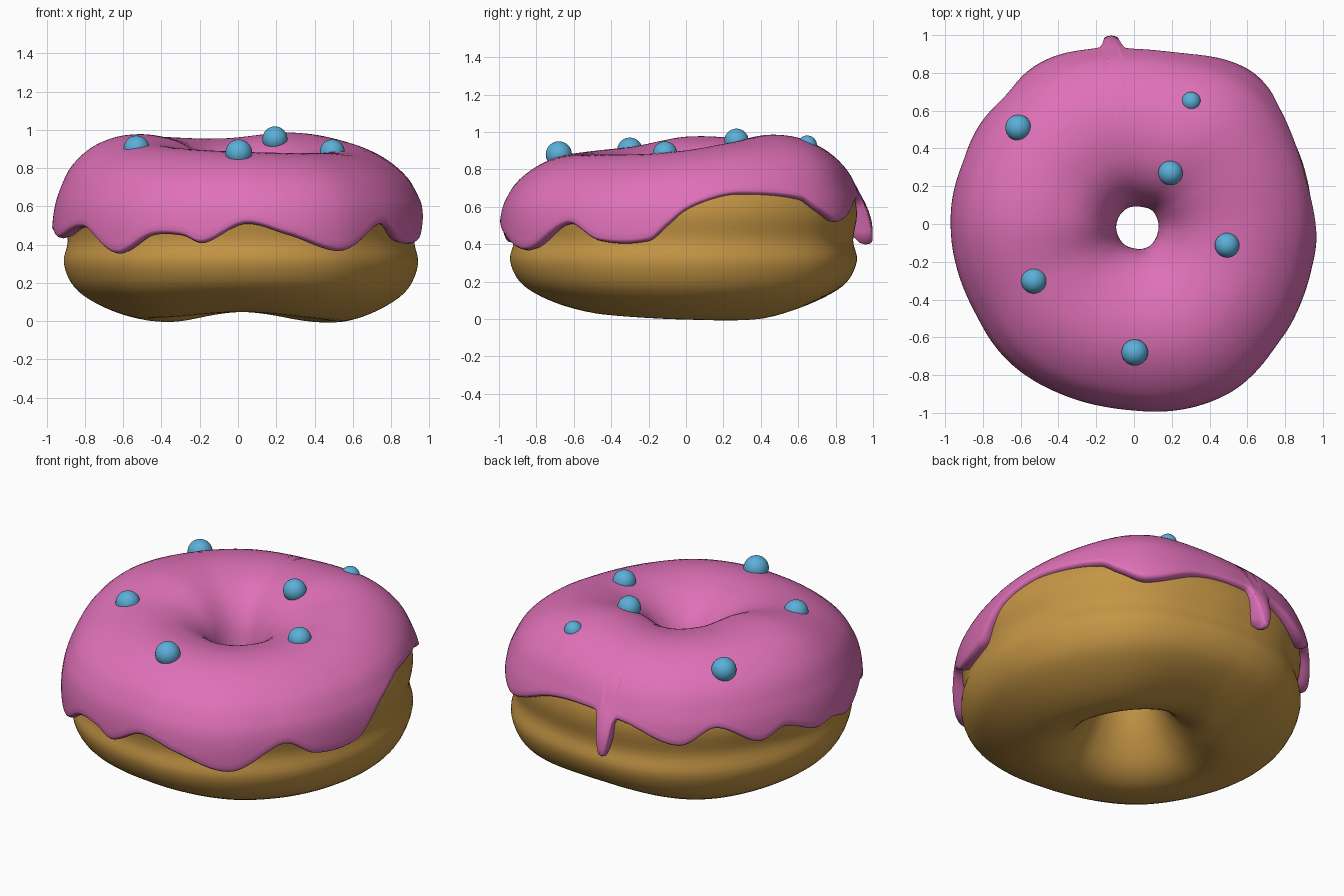
import bpy, bmesh, math

if "Cube" in bpy.data.objects:
    bpy.data.objects.remove(bpy.data.objects["Cube"])

N = 360  # segments around the ring


def material(name, rgb):
    m = bpy.data.materials.new(name)
    m.diffuse_color = (*rgb, 1)
    m.use_nodes = True
    m.node_tree.nodes["Principled BSDF"].inputs["Base Color"].default_value = m.diffuse_color
    return m


def hermite(p0, p1, m0, m1, f):
    return ((2*f**3 - 3*f**2 + 1)*p0 + (f**3 - 2*f**2 + f)*m0
            + (3*f**2 - 2*f**3)*p1 + (f**3 - f**2)*m1)


def around(table, deg):
    """Smooth periodic lookup of (angle, value) pairs."""
    k = [(a - 360, v) for a, v in table[-2:]] + table + [(a + 360, v) for a, v in table[:3]]
    for i in range(1, len(k) - 2):
        if k[i][0] <= deg < k[i+1][0]:
            h = k[i+1][0] - k[i][0]
            s0 = (k[i+1][1] - k[i-1][1]) / (k[i+1][0] - k[i-1][0])
            s1 = (k[i+2][1] - k[i][1]) / (k[i+2][0] - k[i][0])
            return hermite(k[i][1], k[i+1][1], s0*h, s1*h, (deg - k[i][0]) / h)


def along(pts, t, closed=False):
    """Catmull-Rom point on a profile."""
    n = len(pts)
    i = int(t) if closed else min(int(t), n - 2)
    g = (lambda j: pts[j % n]) if closed else (lambda j: pts[max(0, min(n - 1, j))])
    a, b, c, d = g(i-1), g(i), g(i+1), g(i+2)
    return [hermite(b[q], c[q], (c[q]-a[q])/2, (d[q]-b[q])/2, t - i) for q in (0, 1)]


def step(x):
    x = max(0, min(1, x))
    return x*x*(3 - 2*x)


def ring_mesh(name, rows, closed, mat):
    """Skin a list of cross-sections arranged around the z axis."""
    bm = bmesh.new()
    vs = [[bm.verts.new(p) for p in row] for row in rows]
    m = len(rows[0])
    for i in range(N):
        a, b = vs[i], vs[(i + 1) % N]
        for j in range(m if closed else m - 1):
            k = (j + 1) % m
            bm.faces.new((a[j], a[k], b[k], b[j])).smooth = True
    me = bpy.data.meshes.new(name)
    bm.to_mesh(me)
    bm.free()
    me.materials.append(mat)
    ob = bpy.data.objects.new(name, me)
    bpy.context.collection.objects.link(ob)


# Outline radius, top height, underside lift and icing edge height by angle
OUT = [(0, .98), (25, 1.0), (50, 1.03), (75, .968), (90, .962), (100, .975), (118, .995),
       (135, .985), (155, .975), (180, .975), (207, .968), (228, .988), (250, .982), (265, .985),
       (277, 1.007), (300, 1.03), (318, 1.0), (345, .972)]
TOP = [(0, .9), (30, .945), (60, .985), (100, .955), (140, .963), (178, .975),
       (212, .92), (270, .885), (330, .88)]
LIFT = [(0, 0), (45, 0), (90, .05), (135, 0), (180, .015), (225, .025), (270, .05), (315, .02)]
EDGE = [(0, .58), (9, .64), (18, .665), (39, .64), (45, .58), (54, .52), (72, .62), (88, .64),
        (105, .605), (123, .51), (135, .6), (150, .49), (160, .54), (173, .465), (182, .475),
        (192, .435), (213, .49), (229, .355), (242, .45), (252, .45), (259, .41), (272, .51),
        (285, .455), (303, .37), (320, .51), (331, .42), (348, .42), (354, .5)]

# Cross-sections: (fraction of outline radius, height)
DOUGH = [(.15, .45), (.15, .6), (.19, .72), (.27, .82), (.4, .905), (.55, .92), (.68, .9),
         (.8, .84), (.89, .75), (.94, .65), (.955, .55), (.934, .42), (.955, .3), (.9, .17),
         (.78, .08), (.62, .015), (.48, 0), (.35, .06), (.24, .2), (.17, .35)]
ICING = [(.18, .47), (.135, .44), (.115, .5), (.125, .62), (.16, .74), (.23, .84), (.33, .908),
         (.45, .942), (.56, .95), (.68, .932), (.8, .877), (.9, .785), (.955, .68), (.982, .6),
         (.996, .5), (.996, .4), (.99, .3)]
LIP = [(-.004, -.009), (-.014, -.017), (-.035, -.022), (-.07, -.012), (-.1, .02)]


def height(z, deg):
    z += (around(TOP, deg) - .95) * step((z - .5) / .42)
    return z + around(LIFT, deg) * max(0, 1 - z / .4)


def place(r, z, deg, shift=0):
    a = math.radians(deg)
    off = .02 * max(0, 1 - r)   # the hole sits slightly off centre
    return (r*math.cos(a) + off + shift, r*math.sin(a) - off, z)


dough_rows, icing_rows = [], []
for i in range(N):
    deg = i * 360 / N
    R = around(OUT, deg)
    # dough
    row = []
    for j in range(80):
        u, z = along(DOUGH, j * len(DOUGH) / 80, True)
        row.append(place(u * (.7*R + .285), height(z, deg), deg, .012))
    dough_rows.append(row)
    # icing, cut at its wavy edge, with one long narrow drip at the back
    drip = math.exp(-(abs(deg - 97) / 2.6)**4)
    bulge = math.exp(-((deg - 97) / 4)**2)
    edge = around(EDGE, deg) + .02
    edge += (.42 - edge) * drip
    lo, hi = 8.0, len(ICING) - 1.0
    for _ in range(30):
        mid = (lo + hi) / 2
        if height(along(ICING, mid)[1], deg) > edge:
            lo = mid
        else:
            hi = mid
    row = []
    for j in range(49):
        u, z = along(ICING, lo * j / 48)
        z = height(z, deg)
        r = u*R + (.037 * bulge * step((.74 - z) / .25) if u > .6 else 0)
        row.append((r, z))
    r, z = row[-1]
    row += [(r + a, z + b) for a, b in LIP]
    icing_rows.append([place(a, b, deg) for a, b in row])

ring_mesh("dough", dough_rows, True, material("golden dough", (.56, .305, .06)))
ring_mesh("icing", icing_rows, False, material("pink icing", (.74, .165, .48)))

# Sugar balls half sunk in the icing
blue = material("blue sugar", (.105, .43, .69))
for n, (x, y, z, r) in enumerate([(.004, -.68, .88, .07), (-.53, -.3, .902, .068),
                                  (.493, -.112, .885, .065), (.193, .27, .953, .065),
                                  (-.612, .51, .882, .069), (.302, .648, .929, .052)]):
    bpy.ops.mesh.primitive_uv_sphere_add(segments=32, ring_count=16, radius=r, location=(x, y, z))
    ob = bpy.context.object
    ob.name = f"sugar_ball_{n + 1}"
    ob.data.materials.append(blue)
    bpy.ops.object.shade_smooth()
